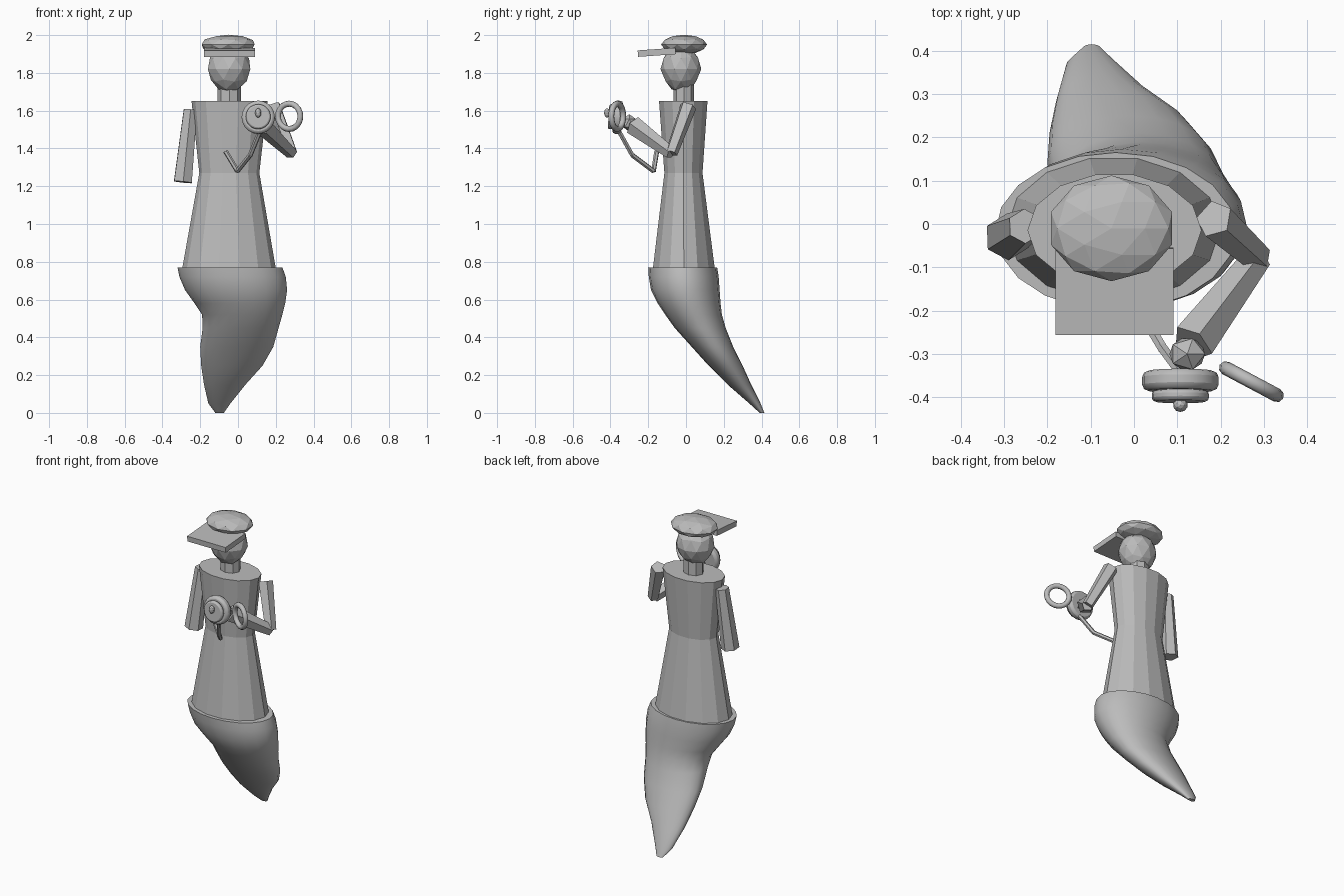
import bpy, math
from mathutils import Vector

if "Cube" in bpy.data.objects:
    bpy.data.objects.remove(bpy.data.objects["Cube"])

grey = bpy.data.materials.new("plain grey")
grey.use_nodes = True
GREY = (0.5, 0.5, 0.5, 1)
grey.diffuse_color = GREY
grey.node_tree.nodes["Principled BSDF"].inputs["Base Color"].default_value = GREY


def finish(name, smooth=None):
    """Name, colour and shade the active object."""
    ob = bpy.context.object
    ob.name = name
    ob.data.materials.append(grey)
    if smooth:
        bpy.ops.object.shade_smooth_by_angle(angle=math.radians(smooth))
    return ob


def mesh(name, verts, faces, smooth=None):
    me = bpy.data.meshes.new(name)
    me.from_pydata(verts, [], faces)
    ob = bpy.data.objects.new(name, me)
    bpy.context.collection.objects.link(ob)
    bpy.ops.object.select_all(action='DESELECT')
    bpy.context.view_layer.objects.active = ob
    ob.select_set(True)
    return finish(name, smooth)


def loft(name, slices, n, smooth=None):
    """Skin elliptical slices given as z, x min, x max, y min, y max."""
    verts, faces = [], []
    for z, x0, x1, y0, y1 in slices:
        for i in range(n):
            a = 2 * math.pi * i / n
            verts.append(((x0 + x1) / 2 + (x1 - x0) / 2 * math.cos(a),
                          (y0 + y1) / 2 + (y1 - y0) / 2 * math.sin(a), z))
    for r in range(len(slices) - 1):
        for i in range(n):
            j = (i + 1) % n
            faces.append((r * n + i, r * n + j, r * n + n + j, r * n + n + i))
    faces.append(tuple(reversed(range(n))))
    faces.append(tuple(range(len(verts) - n, len(verts))))
    return mesh(name, verts, faces, smooth)


def limb(name, a, b, ra, rb, n=6, smooth=None):
    """Tapered prism between two points."""
    a, b = Vector(a), Vector(b)
    bpy.ops.mesh.primitive_cone_add(vertices=n, radius1=ra, radius2=rb,
                                    depth=(b - a).length, location=(a + b) / 2)
    bpy.context.object.rotation_euler = (b - a).to_track_quat('Z', 'Y').to_euler()
    return finish(name, smooth)


def blob(name, centre, size, sub=2):
    bpy.ops.mesh.primitive_ico_sphere_add(subdivisions=sub, radius=1, location=centre)
    bpy.context.object.scale = size
    return finish(name)


def disc(name, centre, radius, depth, bevel):
    """Rounded wheel facing the front."""
    bpy.ops.mesh.primitive_cylinder_add(vertices=20, radius=radius, depth=depth,
                                        location=centre,
                                        rotation=(math.radians(86), 0, 0))
    mod = bpy.context.object.modifiers.new("rounding", 'BEVEL')
    mod.width, mod.segments = bevel, 2
    return finish(name, 50)


# Curling tail, from tip to rim
loft("tail", [
    (0.0, -0.12, -0.075, 0.39, 0.415),
    (0.05, -0.157, -0.04, 0.335, 0.395),
    (0.15, -0.18, 0.04, 0.22, 0.345),
    (0.25, -0.195, 0.13, 0.12, 0.3),
    (0.35, -0.2, 0.187, 0.03, 0.25),
    (0.45, -0.187, 0.215, -0.06, 0.21),
    (0.52, -0.19, 0.235, -0.11, 0.19),
    (0.58, -0.23, 0.25, -0.15, 0.183),
    (0.65, -0.28, 0.26, -0.185, 0.178),
    (0.72, -0.31, 0.253, -0.197, 0.173),
    (0.77, -0.32, 0.235, -0.2, 0.165)], 20, 40)

# Coat with a narrow waist
loft("coat", [
    (0.76, -0.296, 0.201, -0.18, 0.157),
    (1.27, -0.205, 0.113, -0.117, 0.09),
    (1.65, -0.246, 0.156, -0.146, 0.117)], 14)

# Neck and head
loft("neck", [(1.64, -0.108, 0.016, -0.065, 0.042),
              (1.76, -0.108, 0.016, -0.065, 0.042)], 8)
head = blob("head", (-0.047, -0.027, 1.82), (0.118, 0.108, 0.125))
for v in head.data.vertices:
    if v.co.z < -0.2:
        v.co.x *= 0.92
        v.co.y *= 0.92

# Flat cap with a peak
blob("cap", (-0.052, -0.01, 1.95), (0.147, 0.122, 0.052))
bpy.ops.mesh.primitive_cube_add(size=1, location=(-0.045, -0.155, 1.909),
                                rotation=(math.radians(4), 0, 0))
bpy.context.object.scale = (0.272, 0.2, 0.034)
finish("cap_peak")

# Hanging right arm
limb("right_arm", (-0.252, -0.005, 1.605), (-0.292, -0.03, 1.222), 0.04, 0.054)

# Bent left arm and hand
elbow = (0.285, -0.078, 1.375)
limb("left_upper_arm", (0.185, 0.012, 1.625), elbow, 0.045, 0.034, 5)
limb("left_forearm", elbow, (0.135, -0.275, 1.52), 0.034, 0.053, 5)
blob("left_hand", (0.123, -0.3, 1.535), (0.046, 0.042, 0.046), 1)

# Held reel: wheel, smaller face and knob
disc("reel_wheel", (0.107, -0.362, 1.565), 0.088, 0.046, 0.014)
disc("reel_face", (0.107, -0.397, 1.568), 0.066, 0.026, 0.009)
blob("reel_knob", (0.107, -0.418, 1.588), (0.017, 0.016, 0.025))

# Ring beside the reel
bpy.ops.mesh.primitive_torus_add(major_segments=20, minor_segments=8,
                                 major_radius=0.067, minor_radius=0.016,
                                 location=(0.271, -0.364, 1.57),
                                 rotation=(math.pi / 2, 0, math.radians(-28)))
finish("ring", 50)

# Bent handle below the reel
path = [(0.12, -0.36, 1.5), (0.065, -0.285, 1.365),
        (-0.003, -0.172, 1.28), (-0.066, -0.155, 1.385)]
for i in range(3):
    limb(f"handle_part_{i + 1}", path[i], path[i + 1], 0.013, 0.013)
